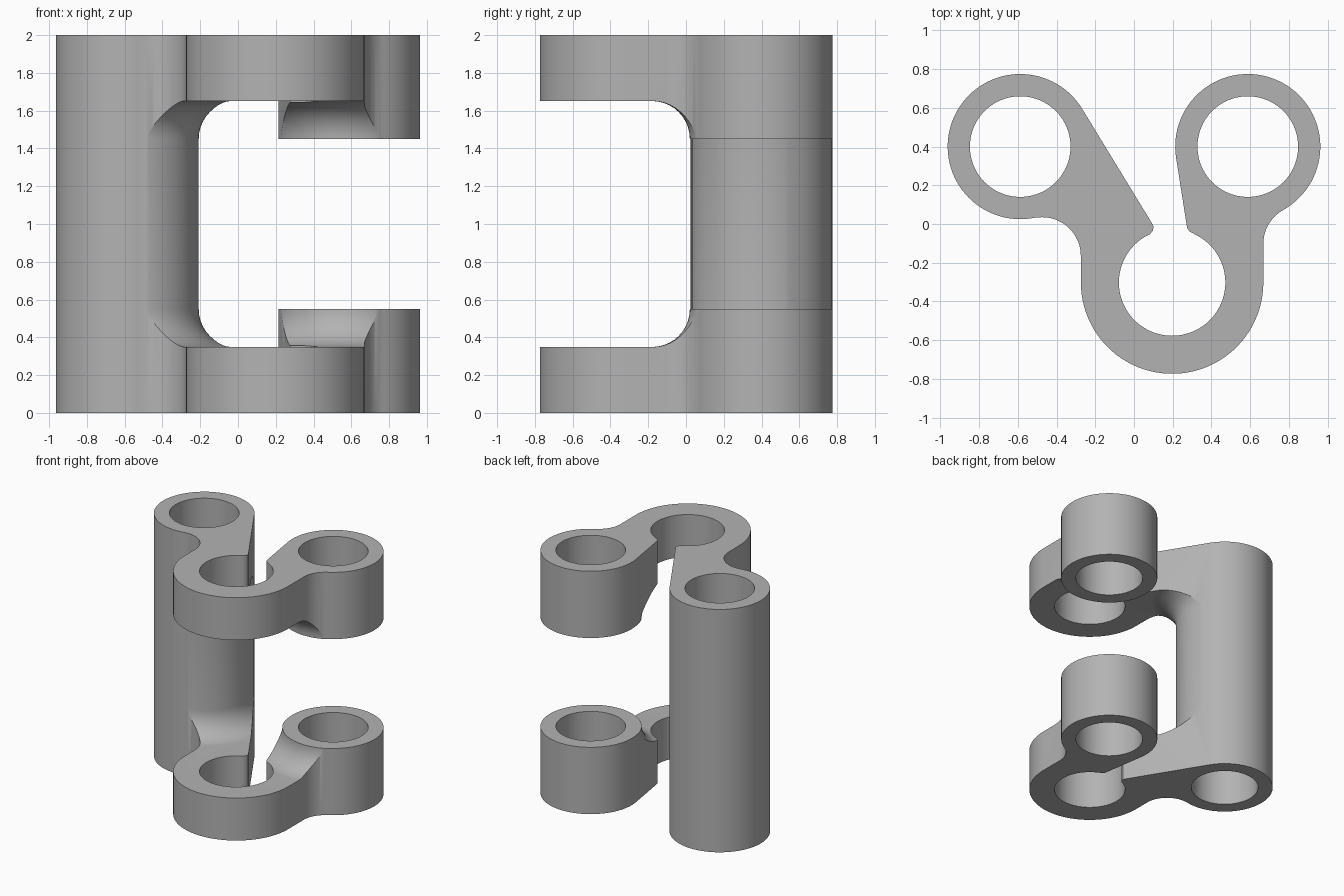
import bpy, bmesh
from math import cos, sin, radians

if "Cube" in bpy.data.objects:
    bpy.data.objects.remove(bpy.data.objects["Cube"])

LEFT, RIGHT, FRONT = (-0.588, 0.4), (0.588, 0.4), (0.197, -0.3025)
TUBE_R, BORE_R, RING_R, RING_BORE = 0.375, 0.26, 0.4715, 0.275
FILLET, PLATE, BOSS, HEIGHT = 0.2, 0.35, 0.55, 2.0

grey = bpy.data.materials.new("plain grey")
grey.use_nodes = True
colour = (0.45, 0.45, 0.45, 1)
grey.diffuse_color = colour
grey.node_tree.nodes["Principled BSDF"].inputs["Base Color"].default_value = colour


def arc(centre, r, start, end, step=4):
    n = max(2, round(abs(end - start) / step))
    angles = [radians(start + (end - start) * i / n) for i in range(n + 1)]
    return [(centre[0] + r * cos(a), centre[1] + r * sin(a)) for a in angles]


def finish(name, bm):
    bmesh.ops.recalc_face_normals(bm, faces=bm.faces)
    mesh = bpy.data.meshes.new(name)
    bm.to_mesh(mesh)
    bm.free()
    mesh.materials.append(grey)
    obj = bpy.data.objects.new(name, mesh)
    bpy.context.collection.objects.link(obj)
    return obj


def prism(name, outline, z0, z1):
    bm = bmesh.new()
    face = bm.faces.new([bm.verts.new((x, y, z0)) for x, y in outline])
    top = bmesh.ops.extrude_face_region(bm, geom=[face])["geom"]
    verts = [v for v in top if isinstance(v, bmesh.types.BMVert)]
    bmesh.ops.translate(bm, vec=(0, 0, z1 - z0), verts=verts)
    return finish(name, bm)


def lathe(name, profile, centre, steps=90):
    # closed solid from (radius, height) points, capped at both ends
    bm = bmesh.new()
    rings = [[bm.verts.new((x, y, z)) for x, y in arc(centre, r, 0, 360, 360 / steps)[:-1]]
             for r, z in profile]
    for a, b in zip(rings, rings[1:]):
        for i in range(steps):
            j = (i + 1) % steps
            bm.faces.new((a[i], a[j], b[j], b[i]))
    bm.faces.new(rings[0])
    bm.faces.new(rings[-1])
    return finish(name, bm)


def combine(target, tool, operation):
    mod = target.modifiers.new("combine", "BOOLEAN")
    mod.operation, mod.object, mod.solver = operation, tool, "EXACT"
    bpy.context.view_layer.objects.active = target
    bpy.ops.object.modifier_apply(modifier=mod.name)
    bpy.data.objects.remove(tool)


# Plan outline: left tube, front ring with a slot, right tube
outline = arc(LEFT, TUBE_R, 31.3, 281.3)
outline += arc((-0.475, -0.165), FILLET, 101.3, 0)[1:]
outline += arc(FRONT, RING_R, 180, 360)
outline += arc((0.8685, -0.1025), FILLET, 180, 119.1)
outline += arc(RIGHT, TUBE_R, -60.9, 189.2)[1:]
outline += [(0.272, -0.005), (0.276, -0.025), (0.29, -0.04)]
outline += arc(FRONT, RING_BORE, 62, -239)
outline += [(0.082, -0.053), (0.097, -0.035), (0.101, -0.015), (0.094, 0.002)]
bracket = prism("hinge_bracket", outline, 0, HEIGHT)

# Volume to keep: two slabs, joined by flared posts around the tubes
box = [(-1.5, -1.5), (1.5, -1.5), (1.5, 1.5), (-1.5, 1.5)]
keep = prism("lower_slab", box, -0.1, PLATE)
combine(keep, prism("upper_slab", box, HEIGHT - PLATE, HEIGHT + 0.1), "UNION")
post_r = TUBE_R + 0.005
flare = arc((post_r + FILLET, BOSS - 0.001), FILLET, 270, 180, 9)
lower = [(post_r + FILLET, 0.15)] + flare
upper = [(r, HEIGHT - z) for r, z in reversed(lower)]
combine(keep, lathe("left_post", lower + upper, LEFT), "UNION")
boss = lower + [(post_r, BOSS)]
combine(keep, lathe("lower_boss", boss, RIGHT), "UNION")
combine(keep, lathe("upper_boss", [(r, HEIGHT - z) for r, z in boss], RIGHT), "UNION")
combine(bracket, keep, "INTERSECT")

# Bores through both rear tubes
for centre in (LEFT, RIGHT):
    bore = lathe("bore", [(BORE_R, -0.2), (BORE_R, HEIGHT + 0.2)], centre)
    combine(bracket, bore, "DIFFERENCE")

# Smooth curved walls, crisp rims
bpy.ops.object.select_all(action="DESELECT")
bracket.select_set(True)
bpy.context.view_layer.objects.active = bracket
bpy.ops.object.shade_smooth_by_angle(angle=radians(30))
